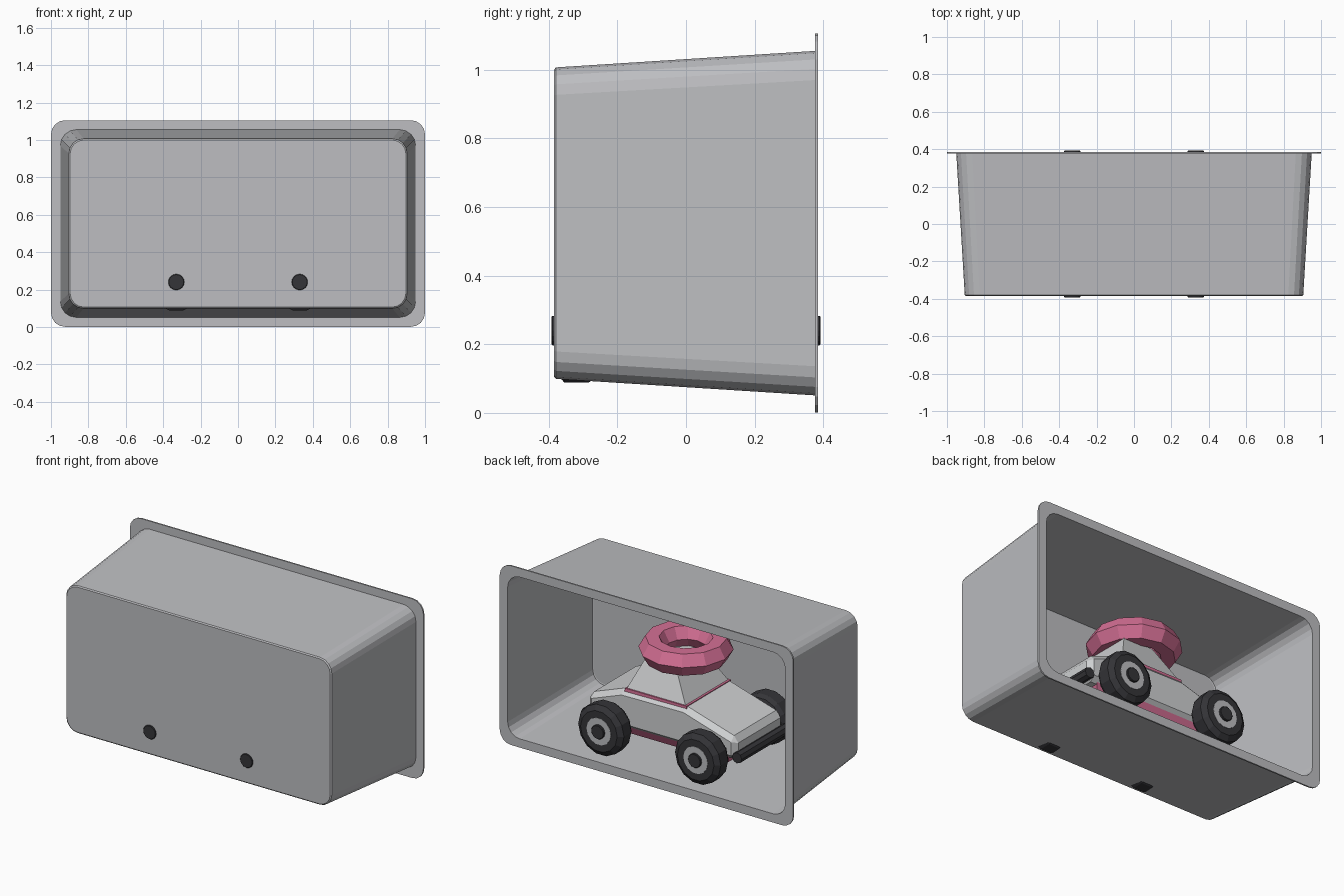
import bpy, bmesh, math

if "Cube" in bpy.data.objects:
    bpy.data.objects.remove(bpy.data.objects["Cube"])


def material(name, rgb):
    m = bpy.data.materials.new(name)
    m.diffuse_color = (*rgb, 1)
    m.use_nodes = True
    m.node_tree.nodes["Principled BSDF"].inputs["Base Color"].default_value = m.diffuse_color
    return m


SHELL = material("shell grey", (0.51, 0.515, 0.535))
PAINT = material("pale paint", (0.62, 0.63, 0.64))
RUBBER = material("black rubber", (0.035, 0.035, 0.04))
PINK = material("pink", (0.66, 0.16, 0.30))


def finish(name, bm, mat):
    bmesh.ops.recalc_face_normals(bm, faces=bm.faces[:])
    me = bpy.data.meshes.new(name)
    bm.to_mesh(me)
    bm.free()
    me.materials.append(mat)
    ob = bpy.data.objects.new(name, me)
    bpy.context.collection.objects.link(ob)
    return ob


def loft(name, rings, mat, caps=True, closed=False):
    """Skin a list of equal-length point rings."""
    bm = bmesh.new()
    vs = [[bm.verts.new(p) for p in r] for r in rings]
    n = len(rings[0])
    pairs = list(zip(vs, vs[1:])) + ([(vs[-1], vs[0])] if closed else [])
    for a, b in pairs:
        for i in range(n):
            j = (i + 1) % n
            bm.faces.new((a[i], a[j], b[j], b[i]))
    if caps:
        bm.faces.new(vs[0])
        bm.faces.new(vs[-1])
    return finish(name, bm, mat)


def rounded_rect(hx, hz, r, y, cz=0.553, seg=4):
    pts = []
    for k, (sx, sz) in enumerate(((1, 1), (-1, 1), (-1, -1), (1, -1))):
        for i in range(seg + 1):
            a = math.pi / 2 * (k + i / seg)
            pts.append((sx * (hx - r) + r * math.cos(a), y,
                        cz + sz * (hz - r) + r * math.sin(a)))
    return pts


def lathe_y(name, profile, mat, x, z, side=1, n=14):
    """Turn (radius, y) pairs about an axis along y."""
    rings = [[(x + r * math.cos(2 * math.pi * i / n), side * y,
               z + r * math.sin(2 * math.pi * i / n)) for i in range(n)]
             for r, y in profile]
    return loft(name, rings, mat)


# Tapered tray with a flange round its open back
loft("display_tray", [
    rounded_rect(0.898, 0.447, 0.075, -0.385),
    rounded_rect(0.905, 0.454, 0.08, -0.379),
    rounded_rect(0.95, 0.502, 0.085, 0.376),
    rounded_rect(1.0, 0.552, 0.075, 0.376),
    rounded_rect(1.0, 0.552, 0.075, 0.385),
    rounded_rect(0.946, 0.498, 0.082, 0.385),
    rounded_rect(0.901, 0.45, 0.076, -0.379),
    rounded_rect(0.895, 0.444, 0.072, -0.381),
], SHELL)

# Car body: side profile extruded across, edges chamfered
outline = [(-0.50, 0.22), (-0.50, 0.355), (-0.15, 0.46), (0.28, 0.455),
           (0.51, 0.37), (0.51, 0.22)]
body = loft("car_body", [[(x, y, z) for x, z in outline] for y in (-0.235, 0.235)], PAINT)
bev = body.modifiers.new("chamfer", 'BEVEL')
bev.width = 0.03
bev.segments = 1
bev.limit_method = 'ANGLE'
bev.angle_limit = math.radians(40)


def slab(name, low, high, mat):
    """Frustum between two (x0, x1, half_y, z) rectangles."""
    return loft(name, [[(x0, -h, z), (x1, -h, z), (x1, h, z), (x0, h, z)]
                       for x0, x1, h, z in (low, high)], mat)


slab("chassis", (-0.42, 0.42, 0.19, 0.18), (-0.45, 0.45, 0.222, 0.245), PINK)
slab("cabin_trim", (-0.157, 0.267, 0.217, 0.44), (-0.155, 0.265, 0.216, 0.463), PINK)
slab("cabin", (-0.15, 0.262, 0.213, 0.45), (-0.02, 0.18, 0.13, 0.645), PAINT)

# Faceted ring on the roof
ring = []
for i in range(12):
    a = 2 * math.pi * i / 12
    ring.append([((0.19 + 0.077 * math.cos(b)) * math.cos(a),
                  (0.19 + 0.077 * math.cos(b)) * math.sin(a),
                  0.70 + 0.077 * math.sin(b))
                 for b in (math.pi / 3 * k for k in range(6))])
loft("roof_ring", ring, PINK, caps=False, closed=True)

# Bumpers
for name, x in (("front_bumper", -0.515), ("rear_bumper", 0.515)):
    lathe_y(name, [(0.033, -0.24), (0.033, 0.24)], RUBBER, x, 0.25, n=8)

# Wheels, rims, hub caps and axles
for x, end in ((-0.33, "front"), (0.33, "rear")):
    lathe_y(end + "_axle", [(0.03, -0.27), (0.03, 0.27)], RUBBER, x, 0.24, n=8)
    for side, tag in ((1, "left"), (-1, "right")):
        lathe_y(f"{end}_{tag}_tyre",
                [(0.11, 0.25), (0.14, 0.26), (0.156, 0.285), (0.156, 0.355),
                 (0.125, 0.377), (0.085, 0.377)], RUBBER, x, 0.24, side)
        lathe_y(f"{end}_{tag}_rim", [(0.083, 0.36), (0.083, 0.379)],
                SHELL, x, 0.24, side)
        lathe_y(f"{end}_{tag}_hub_cap", [(0.043, 0.36), (0.043, 0.389), (0.04, 0.392)],
                RUBBER, x, 0.24, side, 16)
